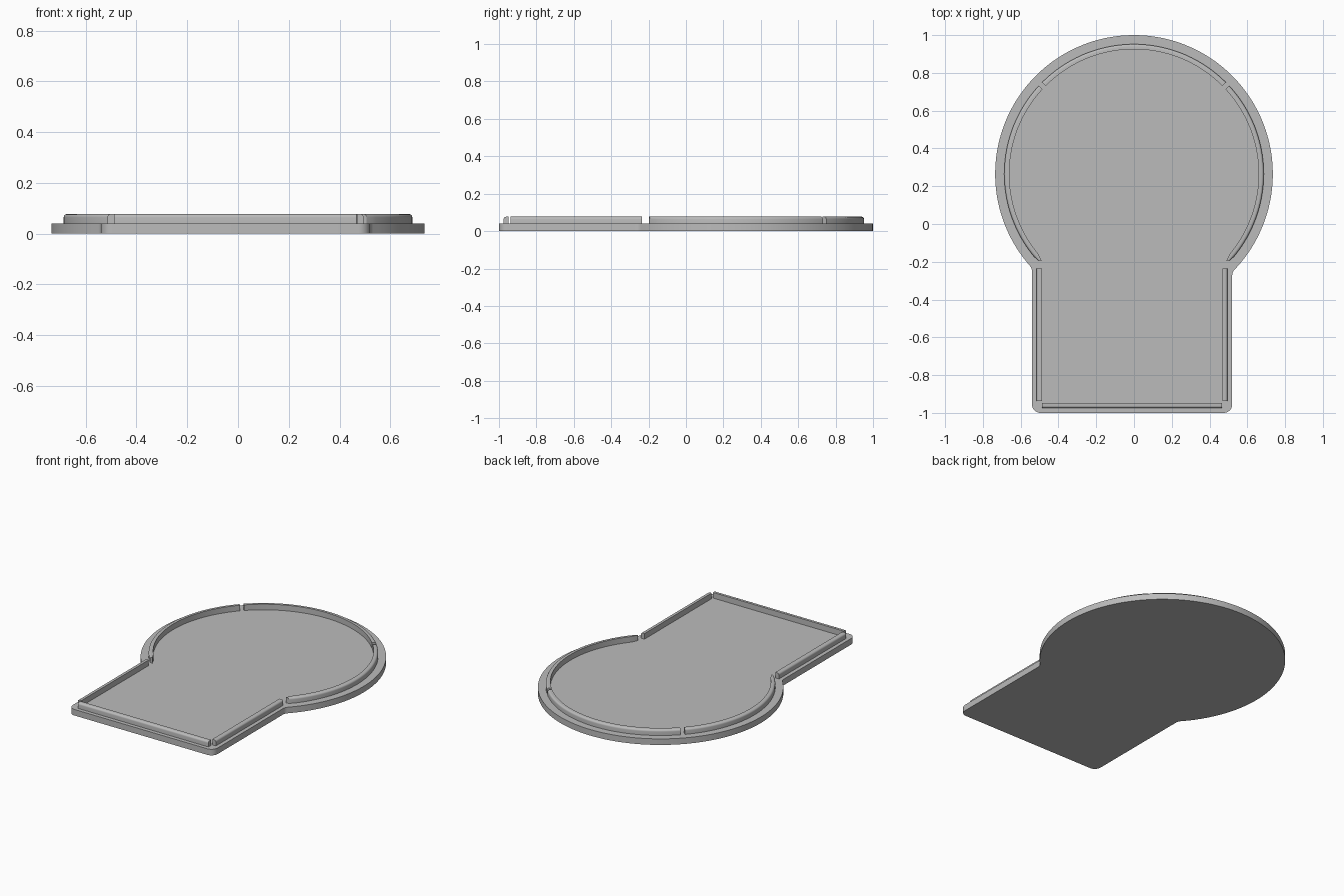
import bpy, bmesh
from math import sin, cos, asin, radians, pi, sqrt
from mathutils import Vector

old = bpy.data.objects.get("Cube")
if old:
    bpy.data.objects.remove(old, do_unlink=True)

grey = bpy.data.materials.new("plain grey")
grey.use_nodes = True
grey.diffuse_color = (0.5, 0.5, 0.5, 1)
grey.node_tree.nodes["Principled BSDF"].inputs["Base Color"].default_value = (0.5, 0.5, 0.5, 1)

CY, R = 0.265, 0.735            # round end: centre and radius
LEFT, RIGHT = 0.52, -0.54       # neck edges in x
BASE, TOP = 0.04, 0.077         # heights of plate and rim
ROUND = 0.013                   # rounding on the rim's outer top edge


def arc(cx, cy, r, a0, a1, n):
    return [Vector((cx + r * cos(a0 + (a1 - a0) * i / n),
                    cy + r * sin(a0 + (a1 - a0) * i / n))) for i in range(n + 1)]


def finish(bm, name):
    bmesh.ops.recalc_face_normals(bm, faces=bm.faces)
    me = bpy.data.meshes.new(name)
    bm.to_mesh(me)
    bm.free()
    ob = bpy.data.objects.new(name, me)
    bpy.context.collection.objects.link(ob)
    me.materials.append(grey)
    bpy.ops.object.select_all(action='DESELECT')
    ob.select_set(True)
    bpy.context.view_layer.objects.active = ob
    bpy.ops.object.shade_smooth_by_angle(angle=radians(30))
    return ob


def rail(name, outer, inner):
    """Sweep a wall with a rounded outer top edge between two matching paths."""
    bm = bmesh.new()
    rings = []
    for o, i in zip(outer, inner):
        d = (i - o).normalized()
        ring = [(i, TOP), (i, BASE - 0.005), (o, BASE - 0.005)]
        for k in range(6):
            t = k / 5 * pi / 2
            ring.append((o + d * ROUND * (1 - cos(t)), TOP - ROUND + ROUND * sin(t)))
        rings.append([bm.verts.new((p.x, p.y, z)) for p, z in ring])
    count = len(rings[0])
    for a, b in zip(rings, rings[1:]):
        for k in range(count):
            m = (k + 1) % count
            bm.faces.new((a[k], a[m], b[m], b[k]))
    bm.faces.new(rings[0])
    bm.faces.new(rings[-1])
    return finish(bm, name)


def neck_fillet(x, side, r=0.045):
    """Small concave arc where the round end meets the neck."""
    cx = x + side * r
    cy = CY - sqrt((R + r) ** 2 - cx ** 2)
    toward = asin((CY - cy) / (R + r))
    if side > 0:
        return arc(cx, cy, r, pi, pi - toward, 6)
    return arc(cx, cy, r, toward, 0, 6)


# Base plate outline, counter-clockwise
left_f = neck_fillet(LEFT, 1)
right_f = neck_fillet(RIGHT, -1)
c = 0.045
start = asin((left_f[-1].y - CY) / R)
end = pi - asin((right_f[0].y - CY) / R)
outline = left_f + arc(0, CY, R, start, end, 120)[1:-1] + right_f
outline += arc(RIGHT + c, -1 + c, c, pi, 1.5 * pi, 8)
outline += arc(LEFT - c, -1 + c, c, 1.5 * pi, 2 * pi, 8)
bm = bmesh.new()
face = bm.faces.new([bm.verts.new((p.x, p.y, 0)) for p in outline])
ext = bmesh.ops.extrude_face_region(bm, geom=[face])
bmesh.ops.translate(bm, vec=(0, 0, BASE),
                    verts=[v for v in ext["geom"] if isinstance(v, bmesh.types.BMVert)])
finish(bm, "base_plate")

# Curved rim pieces
RO, RI = 0.687, 0.66


def curved(name, a0, a1, n):
    a0, a1 = radians(a0), radians(a1)
    return arc(0, CY, RO, a0, a1, n), arc(0, CY, RI, a0, a1, n)


rail("back_rim", *curved("back_rim", 44.9, 135.1, 48))
for name, s in (("left_rim", 1), ("right_rim", -1)):
    o, i = curved(name, 42.8, -39.5, 44)
    # pointed tip at the neck end
    o.append(Vector((0.507, -0.193)))
    i.append(Vector((0.488, -0.197)))
    rail(name, [Vector((s * p.x, p.y)) for p in o], [Vector((s * p.x, p.y)) for p in i])

# Straight rim pieces
W = 0.027
for name, x, s in (("left_neck_rim", LEFT - 0.025, 1), ("right_neck_rim", RIGHT + 0.025, -1)):
    rail(name, [Vector((x, -0.937)), Vector((x, -0.235))],
         [Vector((x - s * W, -0.937)), Vector((x - s * W, -0.235))])
rail("front_rim", [Vector((-0.488, -0.975)), Vector((0.466, -0.975))],
     [Vector((-0.488, -0.948)), Vector((0.466, -0.948))])
